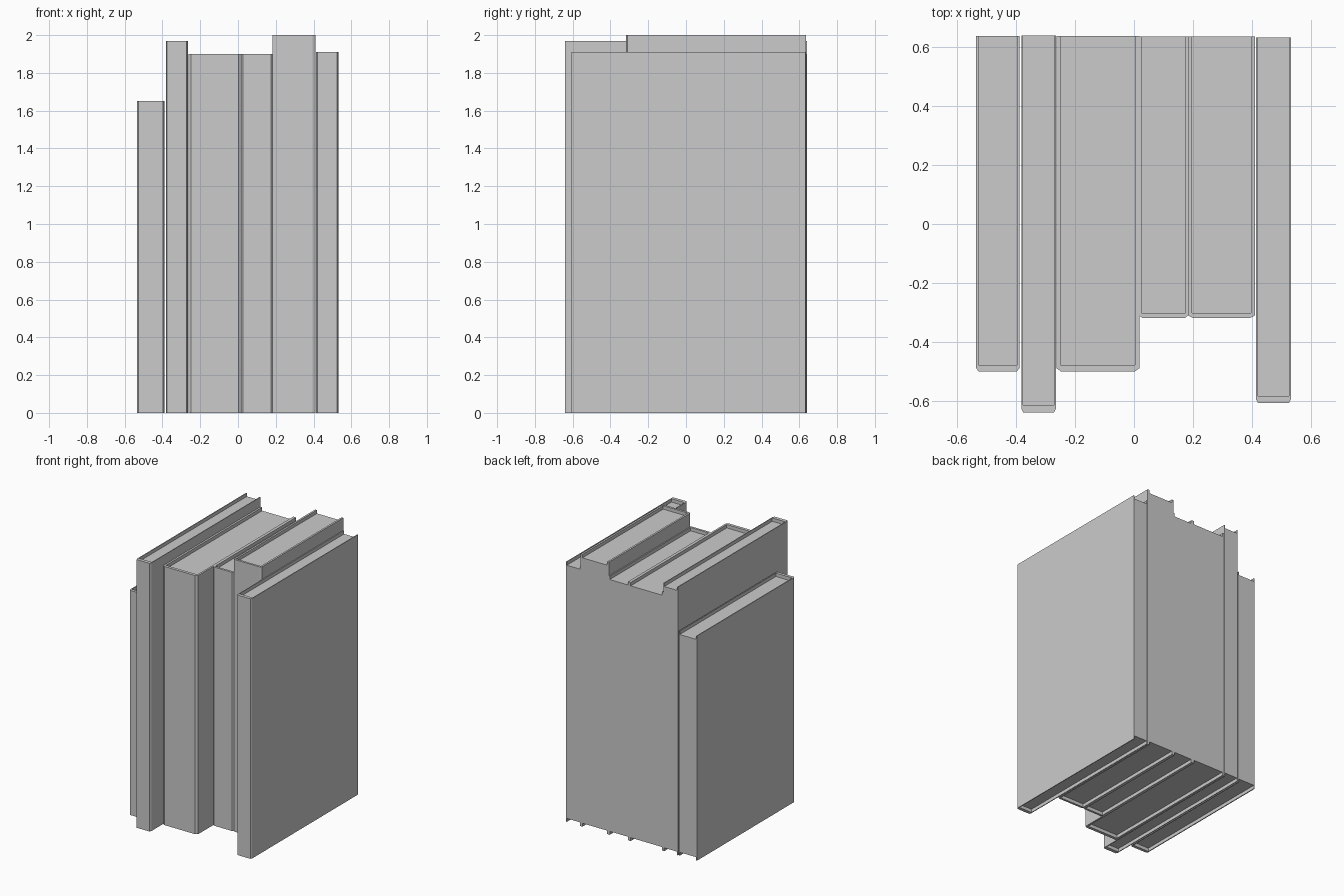
import bpy, bmesh

if "Cube" in bpy.data.objects:
    bpy.data.objects.remove(bpy.data.objects["Cube"])


def prism(name, outline, z0, z1):
    """Extrude a flat xy outline from z0 to z1."""
    bm = bmesh.new()
    face = bm.faces.new([bm.verts.new((x, y, z0)) for x, y in outline])
    top = bmesh.ops.extrude_face_region(bm, geom=[face])
    verts = [g for g in top["geom"] if isinstance(g, bmesh.types.BMVert)]
    bmesh.ops.translate(bm, verts=verts, vec=(0, 0, z1 - z0))
    bmesh.ops.recalc_face_normals(bm, faces=bm.faces)
    mesh = bpy.data.meshes.new(name)
    bm.to_mesh(mesh)
    bm.free()
    obj = bpy.data.objects.new(name, mesh)
    bpy.context.collection.objects.link(obj)
    return obj


def book(index, x0, x1, front, back, height, board, spine):
    """U-shaped cover with a chamfered spine, and a recessed page block."""
    cx, cy = board * 1.1, spine * 0.5
    cover = [
        (x0, back), (x0, front + cy), (x0 + cx, front),
        (x1 - cx, front), (x1, front + cy), (x1, back),
        (x1 - board, back), (x1 - board, front + spine),
        (x0 + board, front + spine), (x0 + board, back),
    ]
    prism(f"book_cover_{index}", cover, 0, height)
    a, b = x0 + board, x1 - board
    pages = [(a, front + spine), (b, front + spine), (b, back), (a, back)]
    inset = 0.025
    prism(f"book_pages_{index}", pages, inset, height - inset)


# x0, x1, spine y, fore-edge y, height, board thickness, spine thickness
books = [
    (-0.535, -0.389, -0.500, 0.638, 1.65, 0.007, 0.022),
    (-0.382, -0.265, -0.640, 0.640, 1.97, 0.006, 0.026),
    (-0.263, 0.018, -0.500, 0.637, 1.90, 0.014, 0.022),
    (0.018, 0.183, -0.318, 0.635, 1.90, 0.008, 0.016),
    (0.183, 0.411, -0.318, 0.635, 2.00, 0.014, 0.016),
    (0.414, 0.532, -0.607, 0.632, 1.91, 0.006, 0.024),
]
for i, spec in enumerate(books, 1):
    book(i, *spec)
